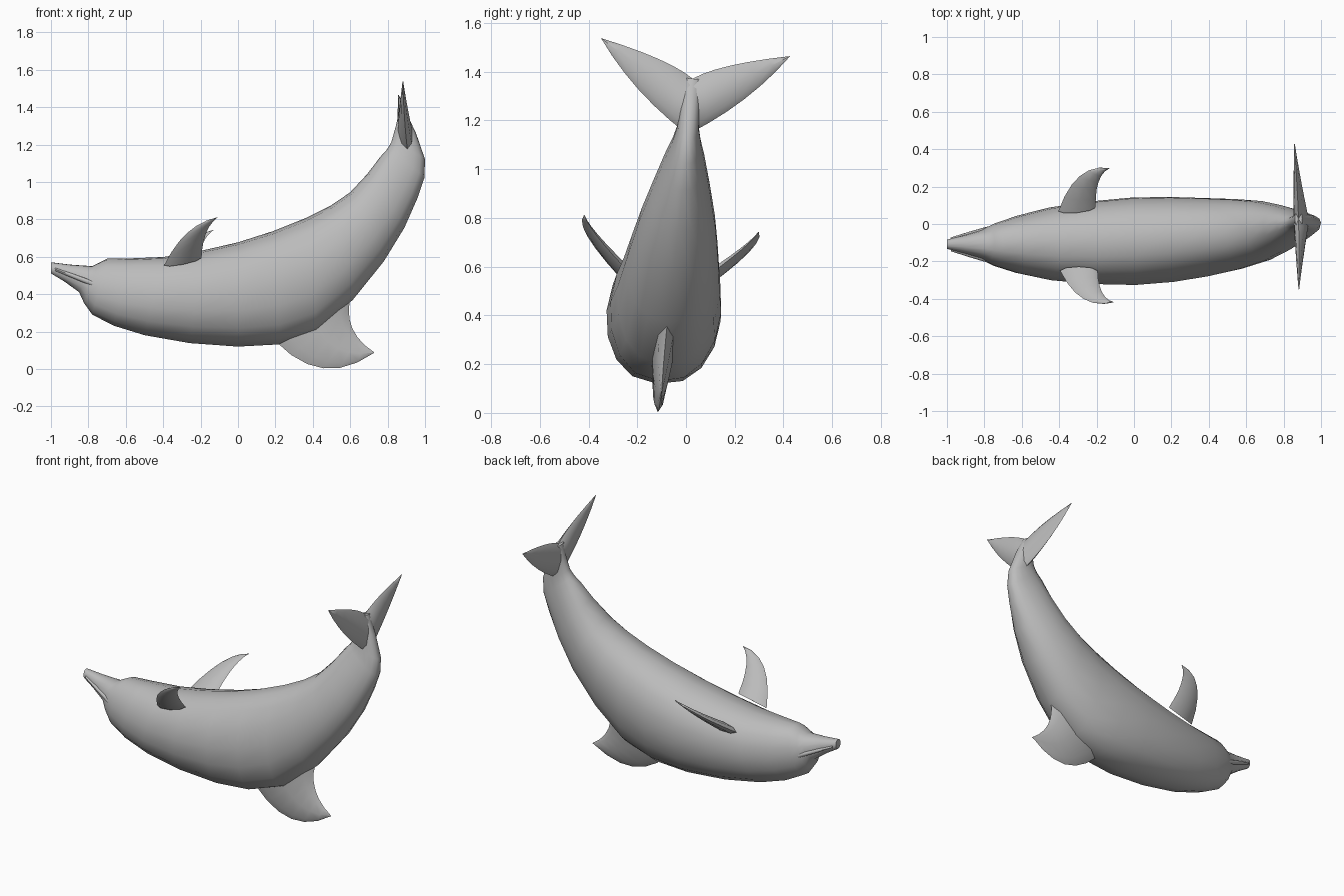
import bpy, bmesh, math
from mathutils import Vector, Matrix

cube = bpy.data.objects.get("Cube")
if cube:
    bpy.data.objects.remove(cube)

grey = bpy.data.materials.new("skin grey")
grey.use_nodes = True
tone = (0.5, 0.5, 0.5, 1)
grey.diffuse_color = tone
grey.node_tree.nodes["Principled BSDF"].inputs["Base Color"].default_value = tone

# The whole animal rolls and turns slightly about its own plane of symmetry
pose = (Matrix.Translation((0, -.13, 0))
        @ Matrix.Rotation(-.095, 4, "X") @ Matrix.Rotation(.03, 4, "Z"))


def oval(edge, opposite, side, half, sides, power):
    """Ring of points between two opposite edge points."""
    middle, arm = (edge + opposite) / 2, (edge - opposite) / 2
    ring = []
    for i in range(sides):
        turn = math.tau * i / sides
        bulge = math.copysign(abs(math.sin(turn)) ** power, math.sin(turn))
        ring.append(middle + arm * math.cos(turn) + side * half * bulge)
    return ring


def skin(name, rings):
    """Join rings into one closed, smooth object."""
    bm = bmesh.new()
    loops = [[bm.verts.new(point) for point in ring] for ring in rings]
    for near, far in zip(loops, loops[1:]):
        for i in range(len(near)):
            bm.faces.new((near[i - 1], near[i], far[i], far[i - 1]))
    bm.faces.new(loops[0])
    bm.faces.new(loops[-1])
    bmesh.ops.recalc_face_normals(bm, faces=bm.faces)
    mesh = bpy.data.meshes.new(name)
    bm.to_mesh(mesh)
    bm.free()
    mesh.materials.append(grey)
    obj = bpy.data.objects.new(name, mesh)
    obj.matrix_world = pose
    bpy.context.collection.objects.link(obj)
    bpy.ops.object.select_all(action="DESELECT")
    obj.select_set(True)
    bpy.context.view_layer.objects.active = obj
    bpy.ops.object.shade_smooth_by_angle(angle=math.radians(60))


def bend(points, t):
    """Point on the curve set by a start, a pull and an end."""
    start, pull, end = map(Vector, points)
    return start.lerp(pull, t).lerp(pull.lerp(end, t), t)


def blade(name, leading, trailing, side, thickness, steps=6):
    """Fin between a leading and a trailing curve, thinning to its tip."""
    side = Vector(side).normalized()
    rings = []
    for i in range(steps + 1):
        t = i / steps
        half = thickness * (1 - t) + .002
        rings.append(oval(bend(leading, t), bend(trailing, t), side, half, 8, 1))
    skin(name, rings)


def blade_pair(name, leading, trailing, side, thickness):
    """A blade on the left and its mirror on the right."""
    for label, sign in (("left", 1), ("right", -1)):
        flip = Vector((1, sign, 1))
        edges = [[Vector(p) * flip for p in edge] for edge in (leading, trailing)]
        blade(f"{label}_{name}", *edges, Vector(side) * flip, thickness)


# Body stations: belly x and z, back x and z, half width
stations = [Vector(s) for s in (
    (-1, .57, -1, .51, .025),
    (-.78, .55, -.85, .41, .075),
    (-.7, .59, -.78, .29, .115),
    (-.4, .6, -.5, .18, .195),
    (0, .68, 0, .12, .235),
    (.36, .81, .42, .2, .21),
    (.6, .95, .78, .58, .16),
    (.76, 1.14, .96, .92, .085),
    (.82, 1.22, 1, 1.13, .045),
    (.86, 1.38, .9, 1.38, .04))]

# Add a rounded station halfway between each pair
smooth = [stations[0]]
for i in range(1, len(stations)):
    a, b = stations[i - 1], stations[i]
    before, after = stations[max(i - 2, 0)], stations[min(i + 1, len(stations) - 1)]
    smooth += [(a + b) / 2 + (a + b - before - after) / 16, b]

across = Vector((0, 1, 0))
skin("body", [oval(Vector((ax, 0, az)), Vector((bx, 0, bz)), across, w, 16, .85)
              for ax, az, bx, bz, w in smooth])

# Tail flukes
blade_pair("fluke",
           [(.91, 0, 1.15), (.88, .24, 1.3), (.87, .39, 1.51)],
           [(.88, 0, 1.38), (.88, .1, 1.45), (.87, .39, 1.51)],
           (1, 0, 0), .04)

# Flippers
blade_pair("flipper",
           [(-.4, .16, .54), (-.3, .4, .74), (-.12, .36, .78)],
           [(-.2, .17, .58), (-.2, .33, .72), (-.12, .36, .78)],
           (0, .75, -.65), .025)

# Back fin
blade("back_fin",
      [(.2, 0, .15), (.45, 0, -.11), (.73, 0, .09)],
      [(.6, 0, .38), (.56, 0, .2), (.73, 0, .09)],
      across, .045)

# Lip ridge along each side of the mouth
blade_pair("lip",
           [(-.98, .02, .54), (-.7, .12, .44), (-.48, .16, .32)],
           [(-.98, .02, .52), (-.7, .12, .4), (-.48, .16, .3)],
           across, .015)
